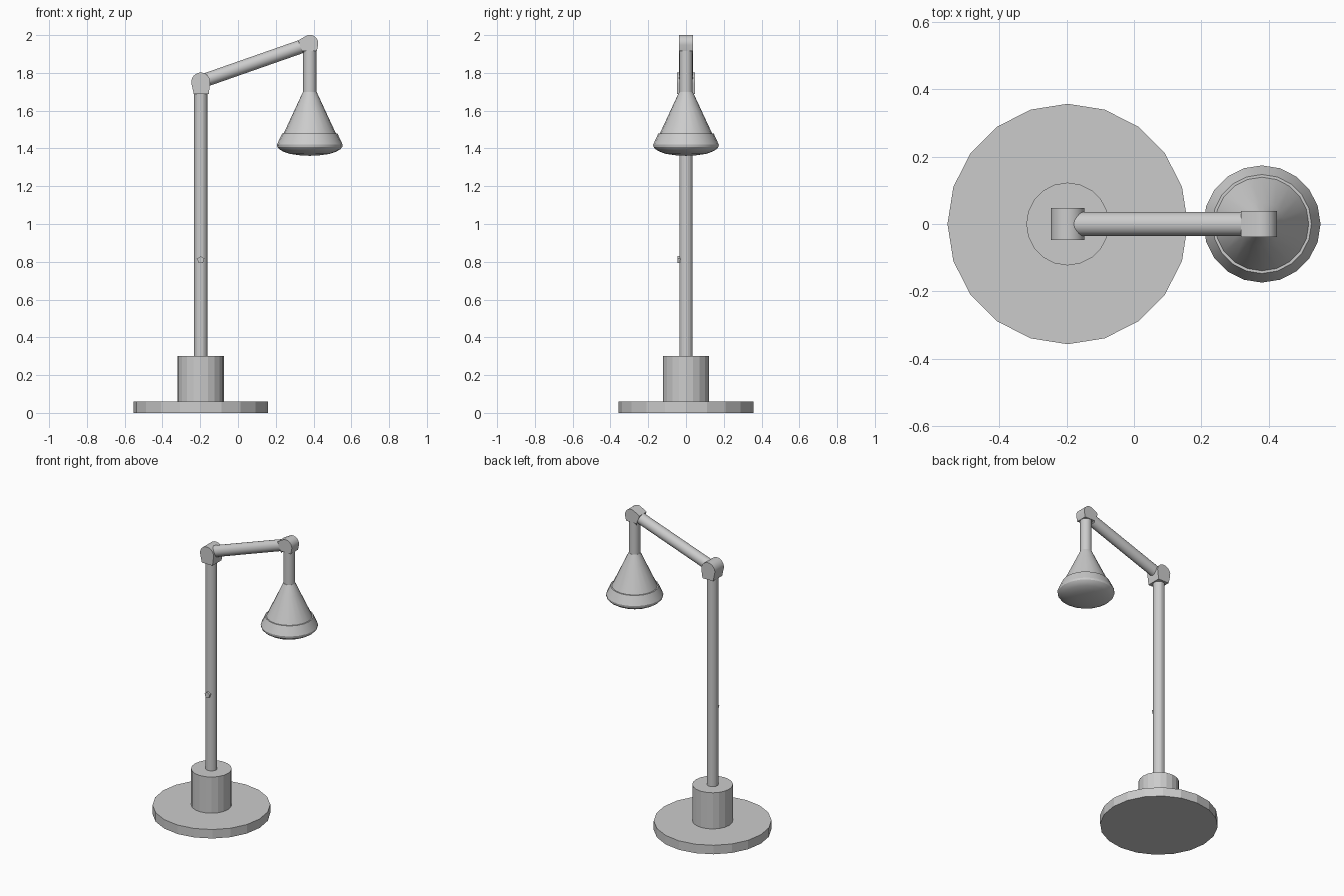
import bpy, bmesh
from math import sin, cos, pi, radians, atan2
from mathutils import Vector

if "Cube" in bpy.data.objects:
    bpy.data.objects.remove(bpy.data.objects["Cube"])

PX, HX = -0.197, 0.38   # pole and lamp-head x positions


def finish(name, bm, smooth=False):
    bmesh.ops.recalc_face_normals(bm, faces=bm.faces)
    mesh = bpy.data.meshes.new(name)
    bm.to_mesh(mesh)
    bm.free()
    ob = bpy.data.objects.new(name, mesh)
    bpy.context.collection.objects.link(ob)
    if smooth:
        bpy.ops.object.select_all(action='DESELECT')
        ob.select_set(True)
        bpy.context.view_layer.objects.active = ob
        bpy.ops.object.shade_smooth_by_angle(angle=radians(30))
    return ob


def rod(name, a, b, r, sides=20, smooth=False):
    a, b = Vector(a), Vector(b)
    bm = bmesh.new()
    bmesh.ops.create_cone(bm, cap_ends=True, segments=sides, radius1=r,
                          radius2=r, depth=(b - a).length)
    ob = finish(name, bm, smooth)
    ob.location = (a + b) / 2
    ob.rotation_mode = 'QUATERNION'
    ob.rotation_quaternion = (b - a).to_track_quat('Z', 'Y')
    return ob


def lathe(name, x, profile, sides=20):
    bm = bmesh.new()
    rings = []
    for r, z in profile:
        n = 1 if r == 0 else sides
        rings.append([bm.verts.new((x + r * cos(2 * pi * i / sides),
                                    r * sin(2 * pi * i / sides), z))
                      for i in range(n)])
    for a, b in zip(rings, rings[1:]):
        for i in range(sides):
            j = (i + 1) % sides
            quad = [a[i % len(a)], a[j % len(a)], b[j % len(b)], b[i % len(b)]]
            bm.faces.new(list(dict.fromkeys(quad)))
    return finish(name, bm, True)


def knuckle(name, outline, half_width):
    # side profile in x/z, extruded along y
    bm = bmesh.new()
    face = bm.faces.new([bm.verts.new((x, -half_width, z)) for x, z in outline])
    ext = bmesh.ops.extrude_face_region(bm, geom=[face])
    verts = [v for v in ext['geom'] if isinstance(v, bmesh.types.BMVert)]
    bmesh.ops.translate(bm, verts=verts, vec=(0, 2 * half_width, 0))
    return finish(name, bm, True)


def arc(x, z, r, start, end, n):
    return [(x + r * cos(radians(start + (end - start) * i / n)),
             z + r * sin(radians(start + (end - start) * i / n)))
            for i in range(n + 1)]


# Base plate, socket and pole
rod("base_plate", (PX, 0, 0), (PX, 0, 0.06), 0.357)
rod("base_socket", (PX, 0, 0.06), (PX, 0, 0.302), 0.123)
rod("pole", (PX, 0, 0.30), (PX, 0, 1.72), 0.035)

# Small pentagonal screw on the front of the pole
screw = rod("pole_screw", (PX, -0.045, 0.81), (PX, -0.02, 0.81), 0.02, 5)

# Lower knuckle: flat foot, rounded top
knuckle("lower_knuckle",
        [(PX - 0.037, 1.688), (PX + 0.042, 1.688)]
        + arc(PX, 1.752, 0.05, -10, 190, 12), 0.048)

# Sloping arm
tilt = atan2(36, 94)
ux, uz = cos(tilt), sin(tilt)
ex, ez = HX, 1.956
rod("arm", (PX + 0.03, 0, 1.764), (ex - 0.02 * ux, 0, ez - 0.02 * uz),
    0.036, 20, True)

# Upper knuckle: flat ends facing the arm and the stem
cx, cz = ex - 0.052 * ux, ez - 0.052 * uz
knuckle("upper_knuckle",
        [(cx + 0.037 * uz, cz - 0.037 * ux), (ex - 0.037, 1.915),
         (ex + 0.037, 1.915)]
        + arc(ex, ez, 0.045, -10, 111, 8)
        + [(cx - 0.037 * uz, cz + 0.037 * ux)], 0.038)

# Stem and conical shade
rod("shade_stem", (HX, 0, 1.69), (HX, 0, 1.93), 0.035, 20, True)
lathe("shade_cone", HX, [(0, 1.70), (0.036, 1.70), (0.066, 1.635),
                         (0.139, 1.478), (0, 1.478)])

# Rim and domed lens
lathe("shade_rim", HX, [(0, 1.478), (0.147, 1.478), (0.174, 1.42),
                        (0.172, 1.408), (0.162, 1.396), (0.14, 1.383),
                        (0.105, 1.371), (0.055, 1.364), (0, 1.361)])
